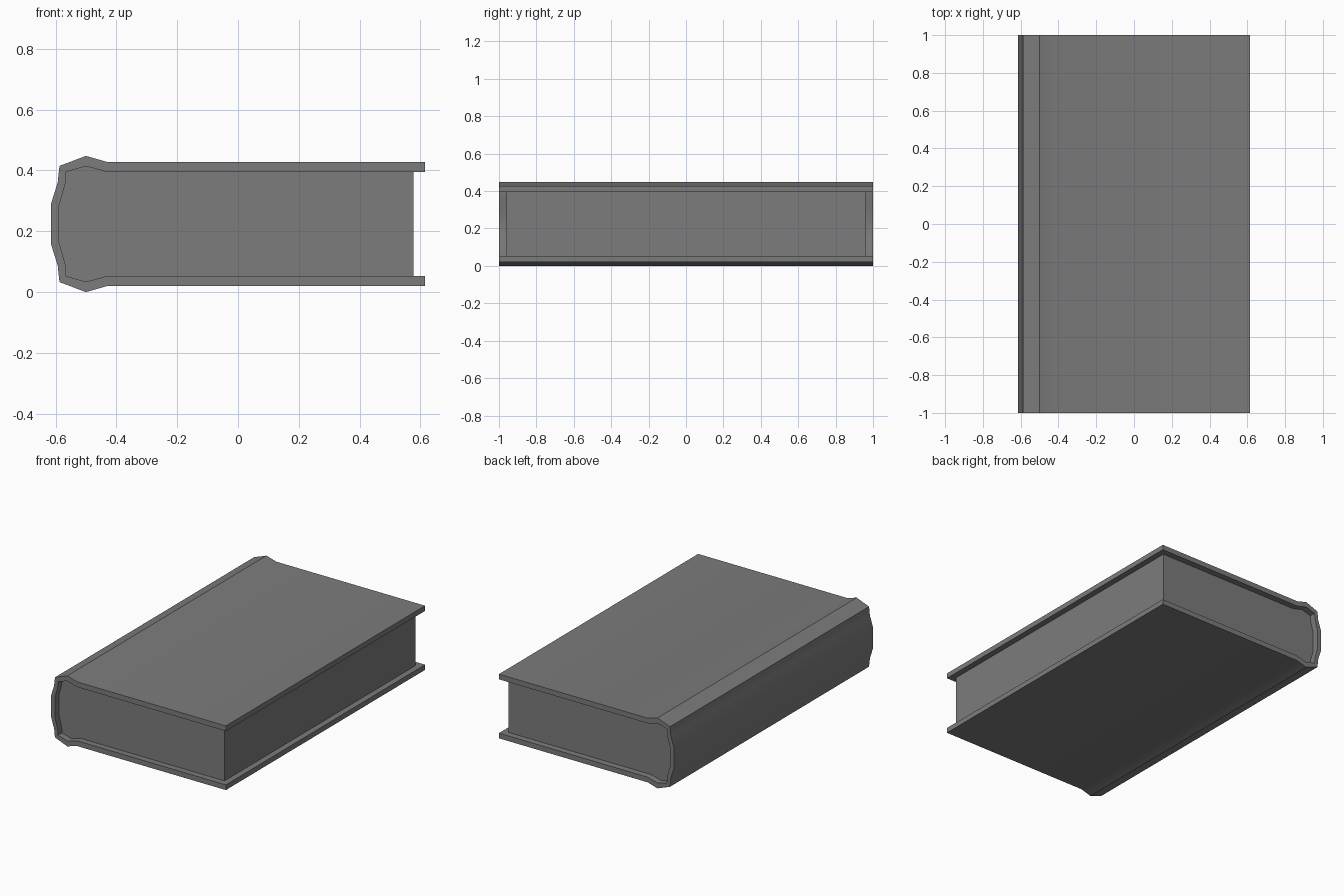
import bpy
import bmesh
import math

if "Cube" in bpy.data.objects:
    bpy.data.objects.remove(bpy.data.objects["Cube"], do_unlink=True)

MID = 0.224  # height of the plane the book mirrors about

grey = bpy.data.materials.new("book_grey")
grey.use_nodes = True
colour = (0.2, 0.2, 0.2, 1)
grey.diffuse_color = colour
grey.node_tree.nodes["Principled BSDF"].inputs["Base Color"].default_value = colour


def both_halves(upper):
    """Run a half profile from the top edge round the spine to the bottom."""
    return upper + [(x, 2 * MID - z) for x, z in reversed(upper)]


def extrude_profile(name, profile, half_length):
    """Solid with the given x-z profile, centred along y."""
    bm = bmesh.new()
    face = bm.faces.new([bm.verts.new((x, -half_length, z)) for x, z in profile])
    result = bmesh.ops.extrude_face_region(bm, geom=[face], use_keep_orig=True)
    moved = [v for v in result["geom"] if isinstance(v, bmesh.types.BMVert)]
    bmesh.ops.translate(bm, verts=moved, vec=(0, 2 * half_length, 0))
    bmesh.ops.recalc_face_normals(bm, faces=bm.faces)
    mesh = bpy.data.meshes.new(name)
    bm.to_mesh(mesh)
    bm.free()
    mesh.materials.append(grey)
    obj = bpy.data.objects.new(name, mesh)
    bpy.context.collection.objects.link(obj)
    bpy.ops.object.select_all(action="DESELECT")
    obj.select_set(True)
    bpy.context.view_layer.objects.active = obj
    bpy.ops.object.shade_smooth_by_angle(angle=math.radians(30))
    return obj


# Half profiles: boards, hinge ridge and rounded spine
outer = [(0.615, 0.428), (-0.43, 0.428), (-0.5, 0.448),
         (-0.587, 0.415), (-0.593, 0.36), (-0.615, 0.29)]
inner = [(0.615, 0.395), (-0.43, 0.395), (-0.5, 0.414),
         (-0.565, 0.395), (-0.568, 0.355), (-0.588, 0.285)]

# Cover: outer line forward, inner line back
extrude_profile("cover", both_halves(outer) + both_halves(inner)[::-1], 1.0)

# Page block: fills the cover, set back from its open edges
extrude_profile("page_block", both_halves([(0.577, inner[0][1])] + inner[1:]), 0.96)
